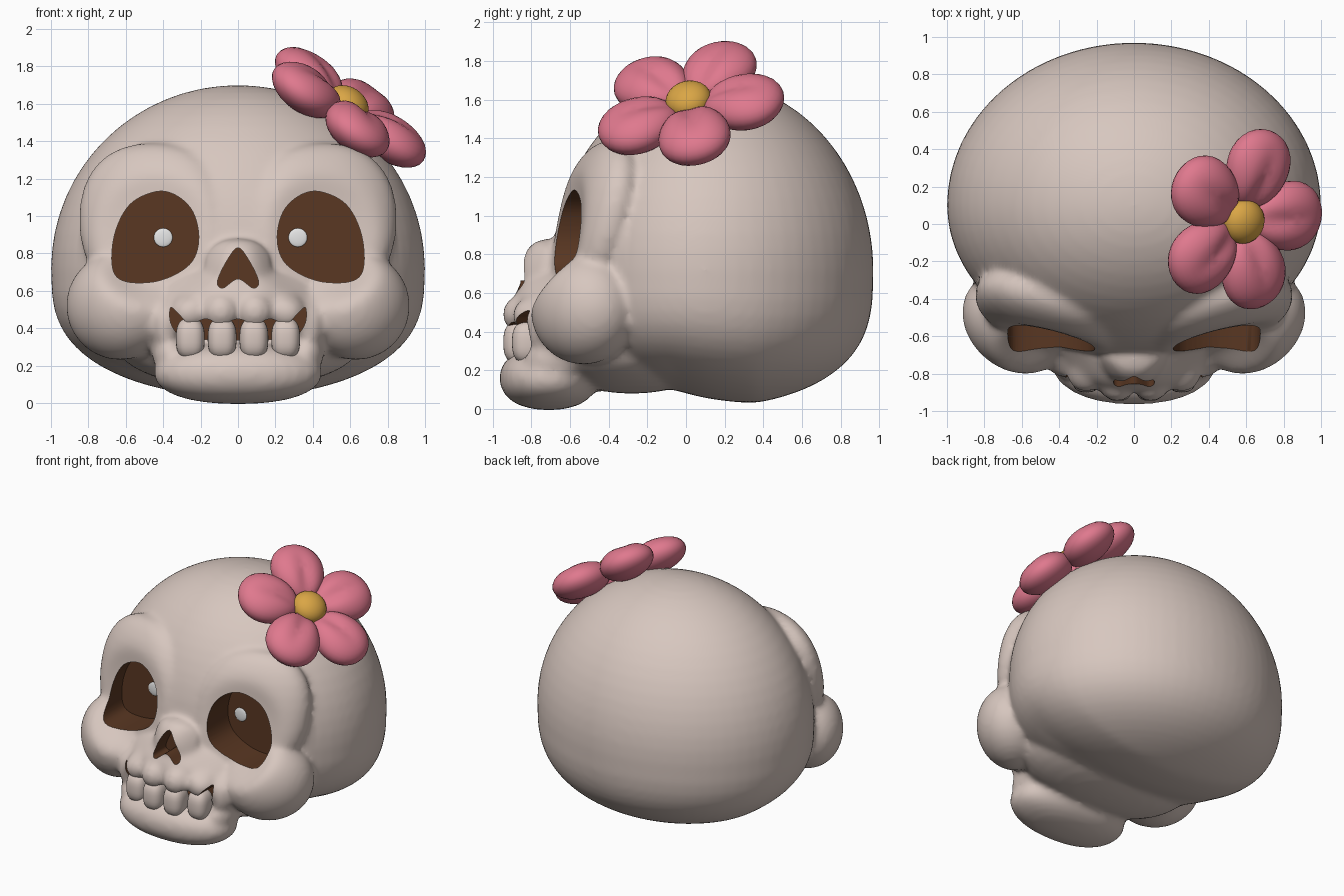
import bpy, bmesh, math
from mathutils import Vector, Matrix

if "Cube" in bpy.data.objects:
    bpy.data.objects.remove(bpy.data.objects["Cube"])


def material(name, rgb):
    m = bpy.data.materials.new(name)
    m.use_nodes = True
    m.diffuse_color = (*rgb, 1)
    bsdf = m.node_tree.nodes["Principled BSDF"]
    bsdf.inputs["Base Color"].default_value = (*rgb, 1)
    bsdf.inputs["Roughness"].default_value = 0.7
    return m


BONE = material("bone", (0.68, 0.57, 0.52))
BROWN = material("dark brown", (0.10, 0.038, 0.016))
WHITE = material("white", (1.0, 1.0, 1.0))
PINK = material("petal pink", (0.74, 0.19, 0.27))
YELLOW = material("pollen yellow", (0.70, 0.38, 0.06))


def make(name, bm, mats):
    """Turn a bmesh into a linked object."""
    bmesh.ops.recalc_face_normals(bm, faces=bm.faces)
    me = bpy.data.meshes.new(name)
    bm.to_mesh(me)
    bm.free()
    for m in mats:
        me.materials.append(m)
    ob = bpy.data.objects.new(name, me)
    bpy.context.collection.objects.link(ob)
    return ob


def blob(bm, loc, r, p=2.0, seg=32, lean_x=0.0, lean_z=0.0):
    """Add a superellipsoid (p = 2 is plain, more is boxier), sheared in y by the leans."""
    vs = bmesh.ops.create_uvsphere(bm, u_segments=seg, v_segments=seg // 2, radius=1)["verts"]
    for v in vs:
        k = sum(abs(c) ** p for c in v.co) ** (-1 / p)
        x, y, z = (c * k * s for c, s in zip(v.co, r))
        v.co = Vector(loc) + Vector((x, y + lean_x * x + lean_z * z, z))
    return vs


def pair(bm, loc, r, p=2.0, lean_x=0.0, lean_z=0.0):
    for s in (1, -1):
        blob(bm, (s * loc[0], loc[1], loc[2]), r, p, lean_x=s * lean_x, lean_z=lean_z)


def apply_modifiers(ob):
    dg = bpy.context.evaluated_depsgraph_get()
    me = bpy.data.meshes.new_from_object(ob.evaluated_get(dg))
    ob.modifiers.clear()
    ob.data = me


def smooth(ob, angle=40):
    bpy.ops.object.select_all(action="DESELECT")
    ob.select_set(True)
    bpy.context.view_layer.objects.active = ob
    bpy.ops.object.shade_smooth_by_angle(angle=math.radians(angle))


def spline_loop(pts, steps=6):
    """Closed smooth curve through the points."""
    pts = [Vector(p) for p in pts]
    out, n = [], len(pts)
    for i in range(n):
        a, b, c, d = (pts[(i + k) % n] for k in (-1, 0, 1, 2))
        for j in range(steps):
            t = j / steps
            out.append((2 * b + (c - a) * t + (2 * a - 5 * b + 4 * c - d) * t ** 2
                        + (3 * b - a - 3 * c + d) * t ** 3) / 2)
    return out


def cutter(name, pts, back, sign=1):
    """Prism running along y from before the face to the given depth."""
    bm = bmesh.new()
    loop = spline_loop(pts)
    rings = [[bm.verts.new((sign * x, y, z)) for x, z in loop] for y in (-1.2, back)]
    n = len(loop)
    for i in range(n):
        bm.faces.new((rings[0][i], rings[0][(i + 1) % n], rings[1][(i + 1) % n], rings[1][i]))
    for ring in rings:
        bm.faces.new(ring)
    for f in bm.faces:
        f.material_index = 1
    ob = make(name, bm, [BONE, BROWN])
    ob.hide_render = True
    return ob


# Skull: cranium with a fuller, flatter underside
bm = bmesh.new()
for v in blob(bm, (0, 0, 0), (1, 1, 1), seg=64):
    x, y, z = v.co
    if z > 0:
        z *= 0.98
    else:
        floor = 0.71 - 0.08 * min(1, max(0, (0.3 - y) / 0.5))
        z = -abs(z) ** 0.66 * floor
    v.co = (x, 0.1 + y * (0.87 if y > 0 else 0.79), 0.72 + z)
# Brows, cheeks, nose mound, muzzle, gums, jaw, mouth corners and throat
pair(bm, (0.46, -0.475, 0.98), (0.39, 0.165, 0.41), 2.3, lean_x=0.25, lean_z=0.22)
pair(bm, (0.63, -0.53, 0.52), (0.29, 0.27, 0.29), lean_x=0.2)
blob(bm, (0, -0.735, 0.73), (0.18, 0.12, 0.15), 2.2, lean_z=0.1)
blob(bm, (0, -0.62, 0.55), (0.42, 0.27, 0.19), 2.1)
for x, y in ((0.09, -0.85), (0.26, -0.80)):
    pair(bm, (x, y, 0.49), (0.10, 0.10, 0.10))
blob(bm, (0, -0.71, 0.16), (0.45, 0.255, 0.165), 2.25)
pair(bm, (0.36, -0.67, 0.26), (0.10, 0.16, 0.10))
pair(bm, (0.385, -0.71, 0.42), (0.08, 0.11, 0.15))
blob(bm, (0, -0.28, 0.33), (0.66, 0.45, 0.25), 2.1)
skull = make("skull", bm, [BONE, BROWN])
mod = skull.modifiers.new("merge", "REMESH")
mod.mode = "VOXEL"
mod.voxel_size = 0.02
mod = skull.modifiers.new("soften", "SMOOTH")
mod.factor = 0.5
mod.iterations = 12
apply_modifiers(skull)

# Press the face into a slanted plane around each eye
for v in skull.data.vertices:
    x, y, z = v.co
    if y < -0.3:
        d = math.hypot((abs(x) - 0.44) / 0.31, (z - 0.89) / 0.32)
        plane = -0.60 + 0.17 * (z - 0.9) + 0.26 * (abs(x) - 0.44)
        v.co.y += (plane - y) * math.exp(-d ** 5)

# Eye sockets, nose hole and mouth gap
eye = [(0.44, 1.13), (0.58, 1.06), (0.66, 0.9), (0.67, 0.72), (0.6, 0.65),
       (0.42, 0.655), (0.26, 0.74), (0.21, 0.87), (0.24, 1.02), (0.33, 1.11)]
nose = [(0, 0.83), (0.06, 0.76), (0.11, 0.65), (0.08, 0.615), (0, 0.665),
        (-0.08, 0.615), (-0.11, 0.65), (-0.06, 0.76)]
half = [(0.22, 0.34), (0.31, 0.36), (0.36, 0.43), (0.36, 0.51), (0.32, 0.48),
        (0.26, 0.425), (0.17, 0.45), (0.09, 0.42)]
mouth = half + [(0, 0.45)] + [(-x, z) for x, z in reversed(half)]
cutters = [cutter("left_socket_cutter", eye, -0.42),
           cutter("right_socket_cutter", eye, -0.42, -1),
           cutter("nose_cutter", nose, -0.70),
           cutter("mouth_cutter", mouth, -0.66)]
for c in cutters:
    mod = skull.modifiers.new(c.name, "BOOLEAN")
    mod.operation = "DIFFERENCE"
    mod.solver = "EXACT"
    mod.object = c
apply_modifiers(skull)
for c in cutters:
    bpy.data.objects.remove(c)
smooth(skull)

# Pupils on the socket floors
for name, x in (("left_pupil", 0.32), ("right_pupil", -0.40)):
    bm = bmesh.new()
    blob(bm, (x, -0.425, 0.885), (0.05, 0.009, 0.05), seg=24)
    smooth(make(name, bm, [WHITE]))

# Teeth
bm = bmesh.new()
for x, y in ((0.085, -0.86), (0.255, -0.815)):
    pair(bm, (x, y, 0.345), (0.077, 0.085, 0.11), 2.7)
smooth(make("teeth", bm, [BONE]))

# Flower lying on the side of the head
centre = Vector((0.567, 0.02, 1.57))
normal = Vector((0.69, -0.25, 1)).normalized()
across = (Vector((1, 0, 0)) - normal * normal.x).normalized()
frame = Matrix((across, normal.cross(across), normal)).transposed()

bm = bmesh.new()
for i in range(5):
    turn = frame @ Matrix.Rotation(math.radians(72 * i - 3), 3, "Z")
    for v in blob(bm, (0, 0, 0), (0.215, 0.188, 0.12)):
        x, y, z = v.co
        y *= 1 + 0.5 * x
        if z > 0:  # crease running out from the middle
            z -= 0.03 * math.exp(-(y / 0.06) ** 2) * max(0, 0.7 - x * 4) * z / 0.12
        v.co = centre + turn @ Vector((x + 0.292, y, z + 0.01))
for v in blob(bm, (0, 0, -0.05), (0.15, 0.15, 0.08)):
    v.co = centre + frame @ v.co
smooth(make("flower_petals", bm, [PINK]), 80)

bm = bmesh.new()
for v in blob(bm, (0, 0, 0.035), (0.12, 0.12, 0.09)):
    v.co = centre + frame @ v.co
smooth(make("flower_centre", bm, [YELLOW]), 80)
